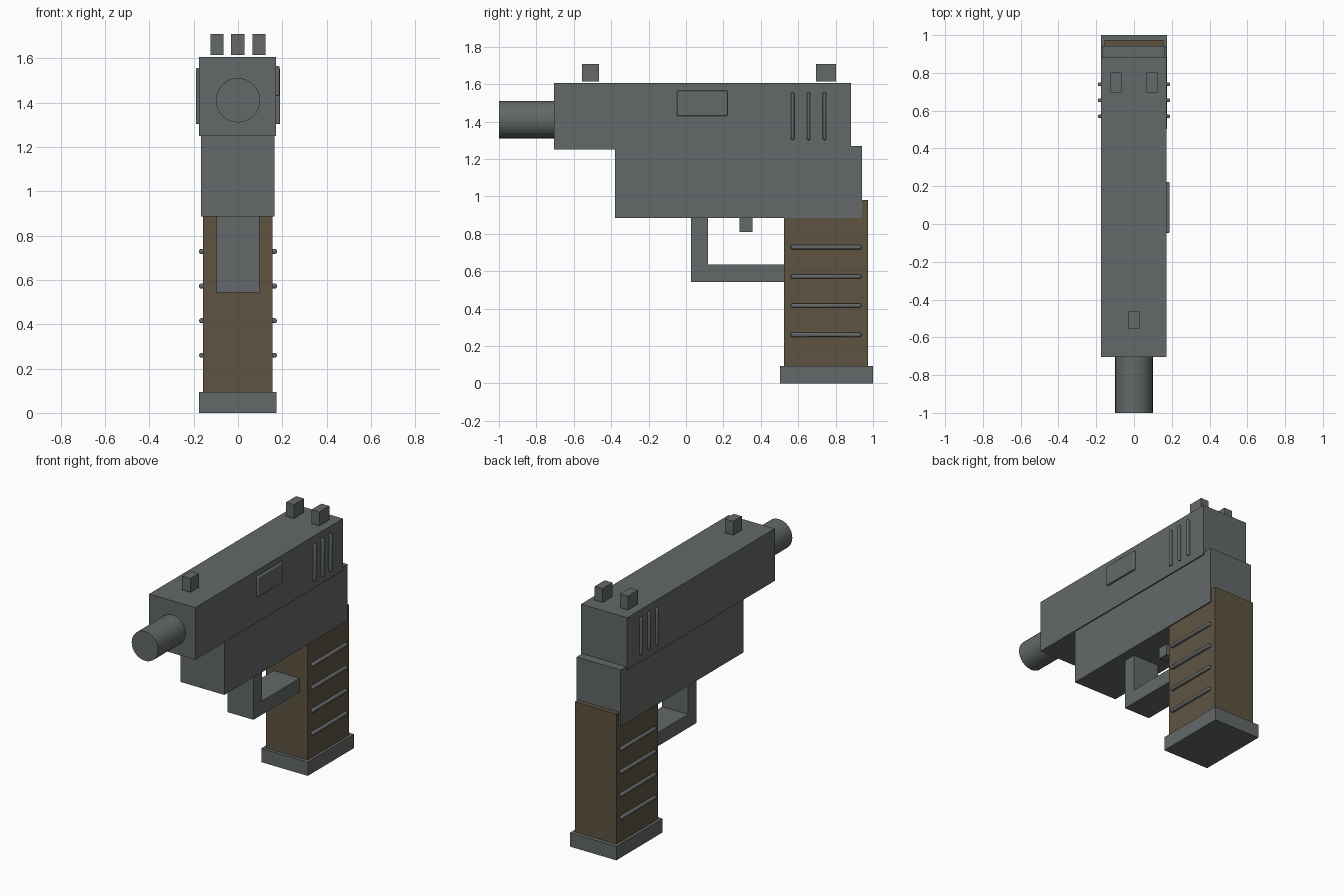
import bpy
import math

old = bpy.data.objects.get("Cube")
if old:
    bpy.data.objects.remove(old, do_unlink=True)


def material(name, rgb):
    m = bpy.data.materials.new(name)
    m.use_nodes = True
    m.diffuse_color = (*rgb, 1)
    m.node_tree.nodes["Principled BSDF"].inputs["Base Color"].default_value = (*rgb, 1)
    return m


steel = material("grey_steel", (0.125, 0.14, 0.138))
wood = material("brown_grip", (0.112, 0.088, 0.055))


def box(name, x, y, z, mat=steel, bevel=0):
    """Box from its (low, high) range on each axis, with optional rounded edges."""
    bpy.ops.mesh.primitive_cube_add(size=1, location=[sum(r) / 2 for r in (x, y, z)])
    ob = bpy.context.object
    ob.name = name
    ob.scale = [r[1] - r[0] for r in (x, y, z)]
    bpy.ops.object.transform_apply(location=False, rotation=False, scale=True)
    ob.data.materials.append(mat)
    if bevel:
        mod = ob.modifiers.new("rounded_edges", "BEVEL")
        mod.width = bevel
        mod.segments = 3
        bpy.ops.object.shade_smooth_by_angle(angle=math.radians(40))
    return ob


# Main bodies
box("slide", (-0.175, 0.172), (-0.705, 0.882), (1.25, 1.605))
box("frame", (-0.167, 0.164), (-0.38, 0.942), (0.885, 1.27))
box("grip", (-0.157, 0.156), (0.525, 0.973), (0.05, 0.98), wood)
box("grip_base", (-0.176, 0.174), (0.502, 1.0), (0, 0.094))

# Barrel
bpy.ops.mesh.primitive_cylinder_add(vertices=32, radius=0.1, depth=0.4,
                                    location=(0, -0.8, 1.41),
                                    rotation=(math.pi / 2, 0, 0))
barrel = bpy.context.object
barrel.name = "barrel"
barrel.data.materials.append(steel)

# Trigger and its guard
box("guard_front", (-0.098, 0.097), (0.028, 0.117), (0.542, 0.9))
box("guard_bottom", (-0.098, 0.097), (0.028, 0.54), (0.542, 0.635))
box("trigger", (-0.033, 0.033), (0.285, 0.355), (0.81, 0.9))

# Sights, set just above the slide
box("front_sight", (-0.031, 0.03), (-0.555, -0.464), (1.614, 1.708))
for side, x in (("right", -0.095), ("left", 0.095)):
    box("rear_sight_" + side, (x - 0.03, x + 0.03), (0.695, 0.803), (1.614, 1.708))

# Ejection port cover
box("ejection_port", (0.15, 0.188), (-0.048, 0.222), (1.43, 1.565), bevel=0.006)

# Slide serrations and grip ribs on both sides
for side, s in (("right", -1), ("left", 1)):
    for i in range(3):
        y = 0.57 + 0.085 * i
        box(f"serration_{side}_{i + 1}", sorted((0.155 * s, 0.19 * s)),
            (y - 0.009, y + 0.009), (1.302, 1.556), bevel=0.006)
    for i in range(4):
        z = 0.26 + 0.156 * i
        box(f"grip_rib_{side}_{i + 1}", sorted((0.145 * s, 0.175 * s)),
            (0.56, 0.937), (z - 0.011, z + 0.011), bevel=0.008)
